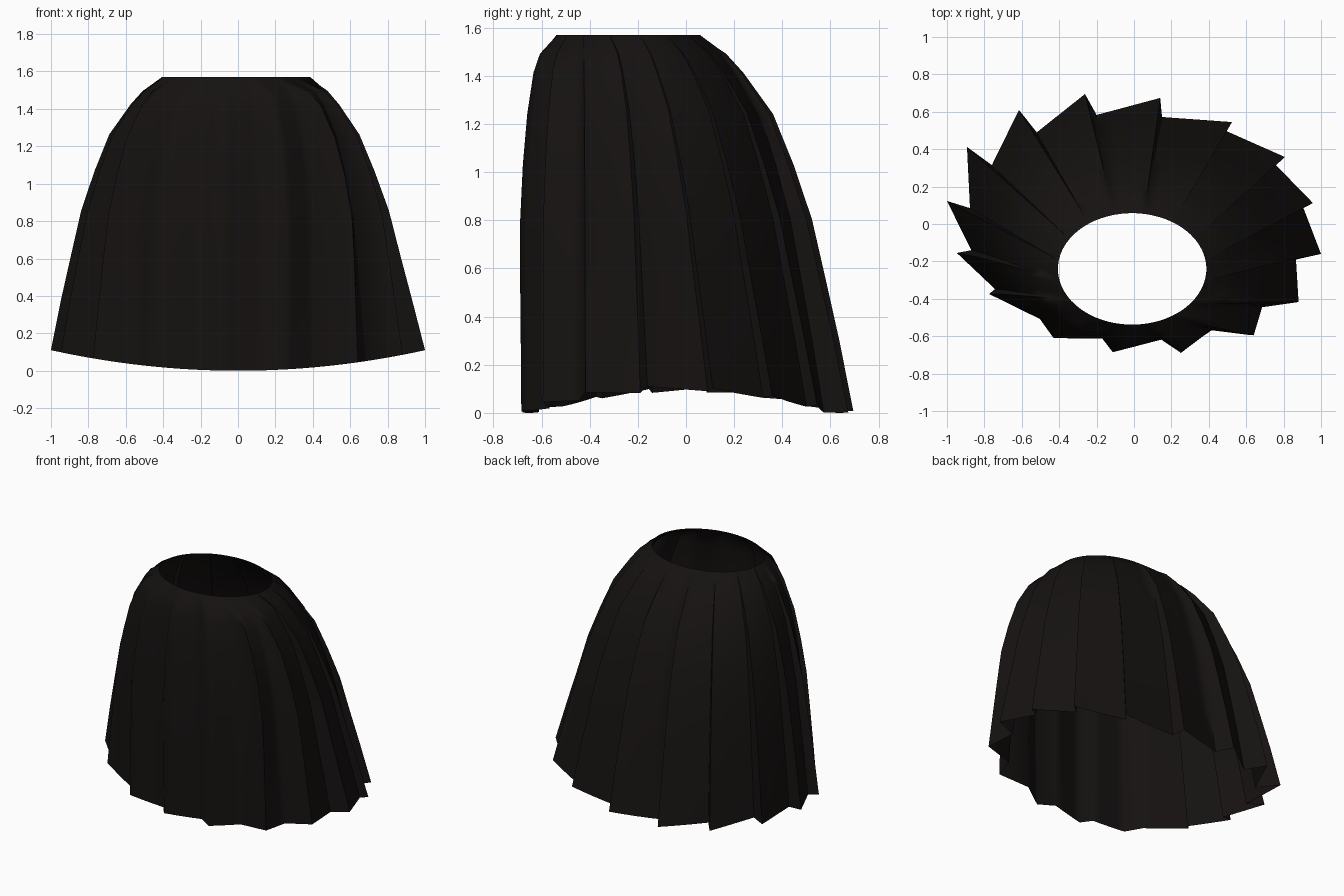
import bpy, bmesh
from math import atan2, sin, cos, pi

if "Cube" in bpy.data.objects:
    bpy.data.objects.remove(bpy.data.objects["Cube"])

# Hem plan: each pleat panel runs from its outer tip to its inner fold (x, y), anticlockwise
PLEATS = [
    (1.0, -.16, .904, .09), (.957, .112, .754, .32), (.807, .358, .487, .50),
    (.524, .545, .15, .572), (.14, .674, -.20, .583), (-.262, .695, -.52, .49),
    (-.615, .61, -.76, .315), (-.893, .412, -.877, .085), (-1.0, .123, -.87, -.14),
    (-.947, -.155, -.743, -.348), (-.775, -.374, -.503, -.508), (-.43, -.61, -.166, -.61),
    (-.112, -.68, .144, -.615), (.246, -.684, .417, -.567), (.64, -.595, .685, -.445),
    (.88, -.417, .866, -.19),
]
# Profile rows: (drop from waist, spread at sides, spread at front)
ROWS = [(0, 0, 0), (.05, .15, .50), (.10, .245, .68), (.21, .42, .85), (.345, .55, .97),
        (.49, .675, 1.04), (.65, .775, 1.04), (.81, .88, 1.02), (1, 1, 1)]
TOP_Z, SEGS = 1.57, 4


def angle(x, y):
    return atan2(y / .69, x)


def mix(a, b, t):
    return a + (b - a) * t


# Seams: mean of each inner fold and the next outer tip, giving the unpleated hem line
n = len(PLEATS)
seams = [((PLEATS[i - 1][2] + PLEATS[i][0]) / 2, (PLEATS[i - 1][3] + PLEATS[i][1]) / 2)
         for i in range(n)]

# Columns: pleated hem point, unpleated hem point, waist angle
columns = []
for i, (x0, y0, x1, y1) in enumerate(PLEATS):
    s, e = seams[i], seams[(i + 1) % n]
    a0 = angle(*s)
    span = (angle(*e) - a0) % (2 * pi)
    for k in range(SEGS + 1):
        t = k / SEGS
        columns.append((mix(x0, x1, t), mix(y0, y1, t),
                        mix(s[0], e[0], t), mix(s[1], e[1], t), a0 + span * t))

# Skirt cloth: loft from the waist ellipse to the hem, pleats deepening downward
bm = bmesh.new()
grid = []
for hx, hy, bx, by, a in columns:
    tx, ty = -.01 + .397 * cos(a), -.24 + .298 * sin(a)
    hz = .11 * min(1, hx * hx)
    front, back = max(0, -sin(a)) ** 2, max(0, sin(a)) ** 2
    left = max(0, -cos(a)) * (1 - front)
    col = []
    for drop, side, fr in ROWS:
        f = side + (.28 * left + .24 * back) * side * (1 - side)
        depth = mix(f ** 1.3, fr, front)
        fx = mix(f, fr, front)
        fy = mix(f, fr, front ** .5)
        col.append(bm.verts.new((mix(tx, bx, fx) + (hx - bx) * depth,
                                 mix(ty, by, fy) + (hy - by) * depth,
                                 mix(TOP_Z, hz, drop))))
    grid.append(col)

for i, c in enumerate(grid):
    d = grid[(i + 1) % len(grid)]
    for r in range(len(ROWS) - 1):
        bm.faces.new((c[r], c[r + 1], d[r + 1], d[r]))
bmesh.ops.remove_doubles(bm, verts=bm.verts, dist=.0005)

mesh = bpy.data.meshes.new("pleated_skirt")
bm.to_mesh(mesh)
bm.free()
skirt = bpy.data.objects.new("pleated_skirt", mesh)
bpy.context.collection.objects.link(skirt)

# Near-black cloth
cloth = bpy.data.materials.new("dark_cloth")
cloth.diffuse_color = (.0075, .006, .0055, 1)
cloth.use_nodes = True
cloth.node_tree.nodes["Principled BSDF"].inputs["Base Color"].default_value = cloth.diffuse_color
mesh.materials.append(cloth)

bpy.context.view_layer.objects.active = skirt
skirt.select_set(True)
bpy.ops.object.shade_smooth_by_angle(angle=1.3)
